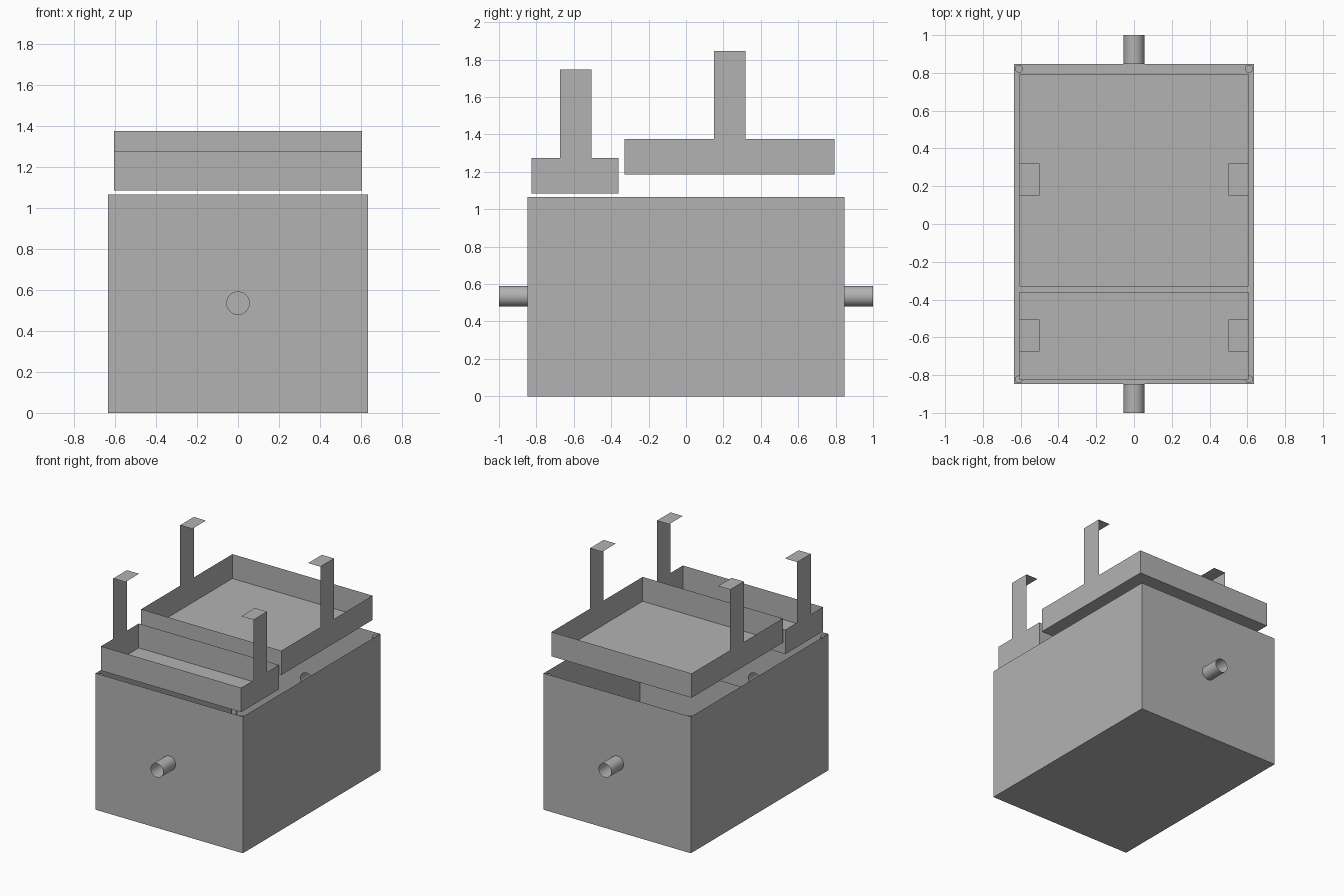
import bpy, bmesh, math
from mathutils import Vector

cube = bpy.data.objects.get("Cube")
if cube:
    bpy.data.objects.remove(cube, do_unlink=True)

# One sheet-metal colour
metal = bpy.data.materials.new("grey_metal")
metal.use_nodes = True
GREY = (0.45, 0.45, 0.45, 1)
metal.diffuse_color = GREY
metal.node_tree.nodes["Principled BSDF"].inputs["Base Color"].default_value = GREY

HX, HY, TOP = 0.635, 0.847, 1.065      # tank half width, half depth, height
PIPE_Z, PIPE_R, SIDES = 0.535, 0.055, 32


def finish(name, bm, smooth=False):
    mesh = bpy.data.meshes.new(name)
    bm.to_mesh(mesh)
    bm.free()
    mesh.materials.append(metal)
    obj = bpy.data.objects.new(name, mesh)
    bpy.context.collection.objects.link(obj)
    if smooth:
        bpy.ops.object.select_all(action='DESELECT')
        obj.select_set(True)
        bpy.context.view_layer.objects.active = obj
        bpy.ops.object.shade_smooth_by_angle(angle=math.radians(40))
    return obj


def sheet(bm, *points):
    return bm.faces.new([bm.verts.new(p) for p in points])


def open_box(bm, hx, y0, y1, z0, z1, skip_ends=False):
    """Thin-walled box without a lid."""
    ring = [(-hx, y0), (hx, y0), (hx, y1), (-hx, y1)]
    low = [bm.verts.new((x, y, z0)) for x, y in ring]
    high = [bm.verts.new((x, y, z1)) for x, y in ring]
    bm.faces.new(low[::-1])
    for i in range(4):
        if skip_ends and i % 2 == 0:
            continue
        j = (i + 1) % 4
        bm.faces.new((low[i], low[j], high[j], high[i]))


def loop_edges(bm, points):
    verts = [bm.verts.new(p) for p in points]
    return [bm.edges.new((verts[i - 1], verts[i])) for i in range(len(verts))]


def circle(y):
    return [(PIPE_R * math.cos(a), y, PIPE_Z + PIPE_R * math.sin(a))
            for a in (math.tau * i / SIDES for i in range(SIDES))]


# Tank: floor and side walls, then end walls pierced for the pipes
bm = bmesh.new()
open_box(bm, HX, -HY, HY, 0, TOP, skip_ends=True)
for y in (-HY, HY):
    edges = loop_edges(bm, [(-HX, y, 0), (HX, y, 0), (HX, y, TOP), (-HX, y, TOP)])
    edges += loop_edges(bm, circle(y))
    bmesh.ops.triangle_fill(bm, edges=edges, use_beauty=True, normal=Vector((0, y, 0)))
bmesh.ops.remove_doubles(bm, verts=bm.verts, dist=0.0001)
finish("tank", bm)

# Low weir between the two chambers
bm = bmesh.new()
sheet(bm, (-HX, -0.34, 0), (HX, -0.34, 0), (HX, -0.34, 0.74), (-HX, -0.34, 0.74))
finish("divider", bm)

# Open pipes through the end walls
for name, side in (("front_pipe", -1), ("rear_pipe", 1)):
    bm = bmesh.new()
    edges = loop_edges(bm, circle(side * HY)) + loop_edges(bm, circle(side))
    bmesh.ops.bridge_loops(bm, edges=edges)
    bmesh.ops.recalc_face_normals(bm, faces=bm.faces)
    finish(name, bm, smooth=True)

# Corner posts that carry the trays
for end, sy in (("front", -1), ("rear", 1)):
    for side, sx in (("right", -1), ("left", 1)):
        bm = bmesh.new()
        bmesh.ops.create_cone(bm, cap_ends=True, segments=24, radius1=0.021,
                              radius2=0.021, depth=1.05)
        bmesh.ops.translate(bm, verts=bm.verts,
                            vec=(sx * (HX - 0.027), sy * (HY - 0.025), 0.525))
        finish(f"{end}_{side}_post", bm, smooth=True)

# Lift-out trays, each with a pair of hooked strap handles
TRAY_X, TAB_X, STRAP = 0.605, 0.5, 0.084
for name, y0, y1, z0, grip in (("front", -0.825, -0.36, 1.085, -0.59),
                               ("rear", -0.33, 0.795, 1.185, 0.235)):
    rim, top = z0 + 0.19, z0 + 0.662
    bm = bmesh.new()
    open_box(bm, TRAY_X, y0, y1, z0, rim)
    finish(f"{name}_tray", bm)
    a, b = grip - STRAP, grip + STRAP
    for side, s in (("right", -1), ("left", 1)):
        bm = bmesh.new()
        x, tab = s * TRAY_X, s * TAB_X
        sheet(bm, (x, a, rim), (x, b, rim), (x, b, top), (x, a, top))
        sheet(bm, (x, a, top), (x, b, top), (tab, b, top), (tab, a, top))
        bmesh.ops.remove_doubles(bm, verts=bm.verts, dist=0.0001)
        bmesh.ops.recalc_face_normals(bm, faces=bm.faces)
        finish(f"{name}_{side}_handle", bm)
